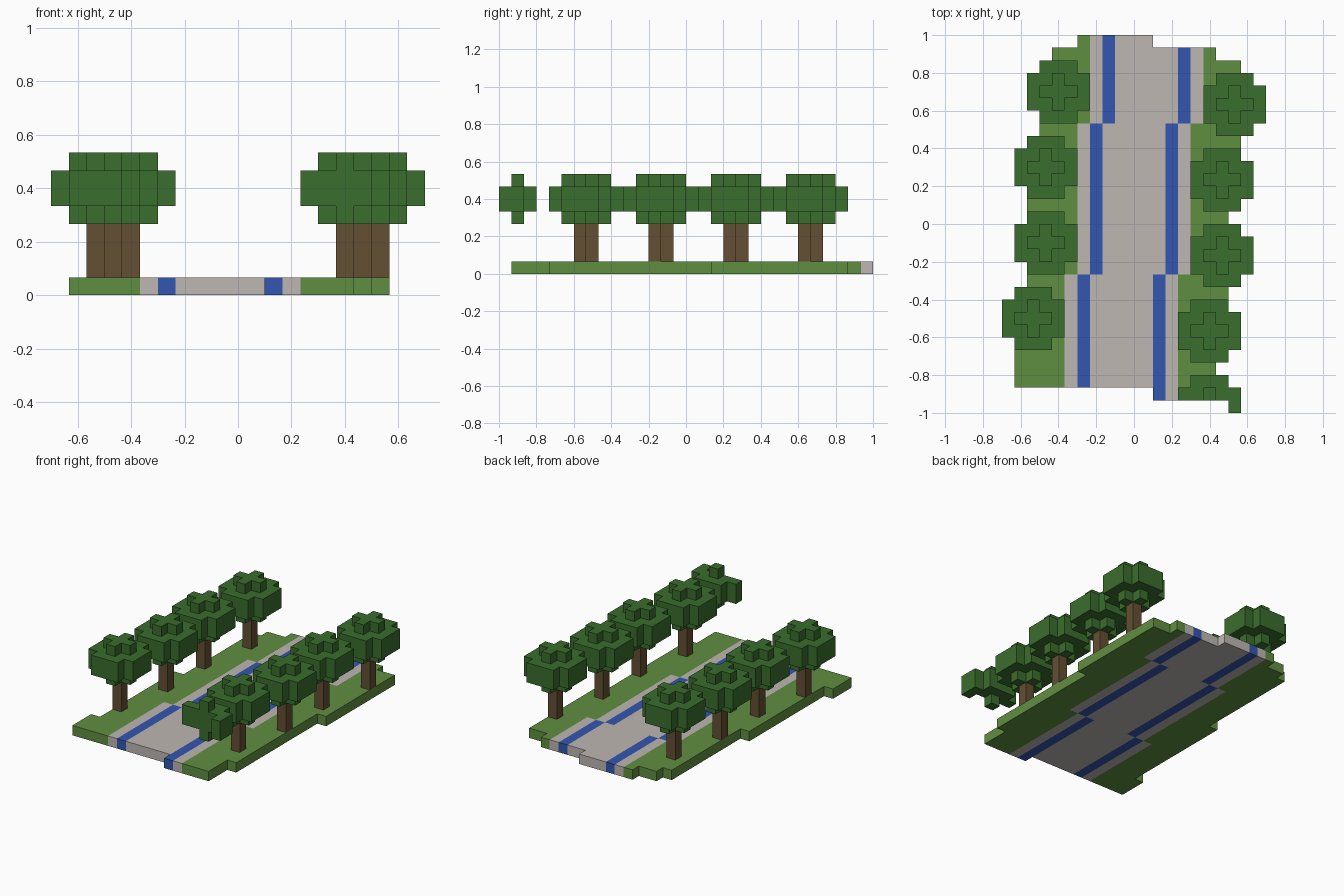
import bpy
from mathutils import Vector

if "Cube" in bpy.data.objects:
    bpy.data.objects.remove(bpy.data.objects["Cube"], do_unlink=True)

U = 2 / 30                      # size of one block
ORIGIN = Vector((-0.7, -1, 0))  # corner of the block grid


def make_material(name, rgb):
    mat = bpy.data.materials.new(name)
    mat.use_nodes = True
    mat.diffuse_color = (*rgb, 1)
    mat.node_tree.nodes["Principled BSDF"].inputs["Base Color"].default_value = (*rgb, 1)
    return mat


GRASS = make_material("grass_green", (0.118, 0.275, 0.053))
PAVING = make_material("warm_grey", (0.51, 0.475, 0.445))
STRIPE = make_material("road_blue", (0.033, 0.093, 0.43))
BARK = make_material("bark_brown", (0.127, 0.078, 0.033))
LEAF = make_material("leaf_green", (0.042, 0.155, 0.026))


def block_object(name, cells):
    """Build the outer skin of a set of blocks: {(i, j, k): material}."""
    mats = list(dict.fromkeys(cells.values()))
    index, verts, faces, slots = {}, [], [], []

    def vert(p):
        if p not in index:
            index[p] = len(verts)
            verts.append(ORIGIN + Vector(p) * U)
        return index[p]

    for cell, mat in cells.items():
        for axis in range(3):
            b, c = (axis + 1) % 3, (axis + 2) % 3
            for side in (0, 1):
                near = list(cell)
                near[axis] += 2 * side - 1
                if tuple(near) in cells:
                    continue
                loop = []
                for db, dc in ((0, 0), (1, 0), (1, 1), (0, 1)):
                    p = list(cell)
                    p[axis] += side
                    p[b] += db
                    p[c] += dc
                    loop.append(vert(tuple(p)))
                faces.append(loop if side else loop[::-1])
                slots.append(mats.index(mat))
    mesh = bpy.data.meshes.new(name)
    mesh.from_pydata(verts, [], faces)
    for mat in mats:
        mesh.materials.append(mat)
    for poly, slot in zip(mesh.polygons, slots):
        poly.material_index = slot
    obj = bpy.data.objects.new(name, mesh)
    bpy.context.scene.collection.objects.link(obj)
    return obj


# Ground strip: stepped outline, road and stripes shift sideways along its length
def row_limits(j):
    if j == 1:
        return 12, 17
    if j == 28:
        return 4, 17
    if j == 29:
        return 6, 12
    return 1 + (j >= 5) + (j >= 17), 17 + (j >= 4) + (j >= 17)


def ground_material(i, j):
    lane = i - (j >= 11) - (j >= 23)
    if lane in (6, 12):
        return STRIPE
    return PAVING if 5 <= lane <= 13 else GRASS


block_object("road_and_verges", {
    (i, j, 0): ground_material(i, j)
    for j in range(1, 30) for i in range(*row_limits(j))})


# Trees: a wide two-layer crown with a small cross above and below
def crown_cells(ci, cj):
    cells = {}
    for di in range(-2, 3):
        for dj in range(-2, 3):
            reach = abs(di) + abs(dj)
            for k in range(4, 8):
                if reach <= (3 if k in (5, 6) else 1):
                    cells[ci + di, cj + dj, k] = LEAF
    return cells


def tree(name, ci, cj):
    block_object(name + "_trunk", {(ci, cj, k): BARK for k in range(1, 4)})
    block_object(name + "_crown", crown_cells(ci, cj))


for n, ci in enumerate((2, 3, 3, 4)):
    tree(f"right_tree_{n + 1}", ci, 7 + 6 * n)
for n, ci in enumerate((16, 17, 17, 18)):
    tree(f"left_tree_{n + 1}", ci, 6 + 6 * n)

# Cut-off crown hanging over the front edge
block_object("front_cut_crown", {
    c: m for c, m in crown_cells(16, 0).items()
    if c[1] >= 1 or (c[1] == 0 and c[0] == 18)})
